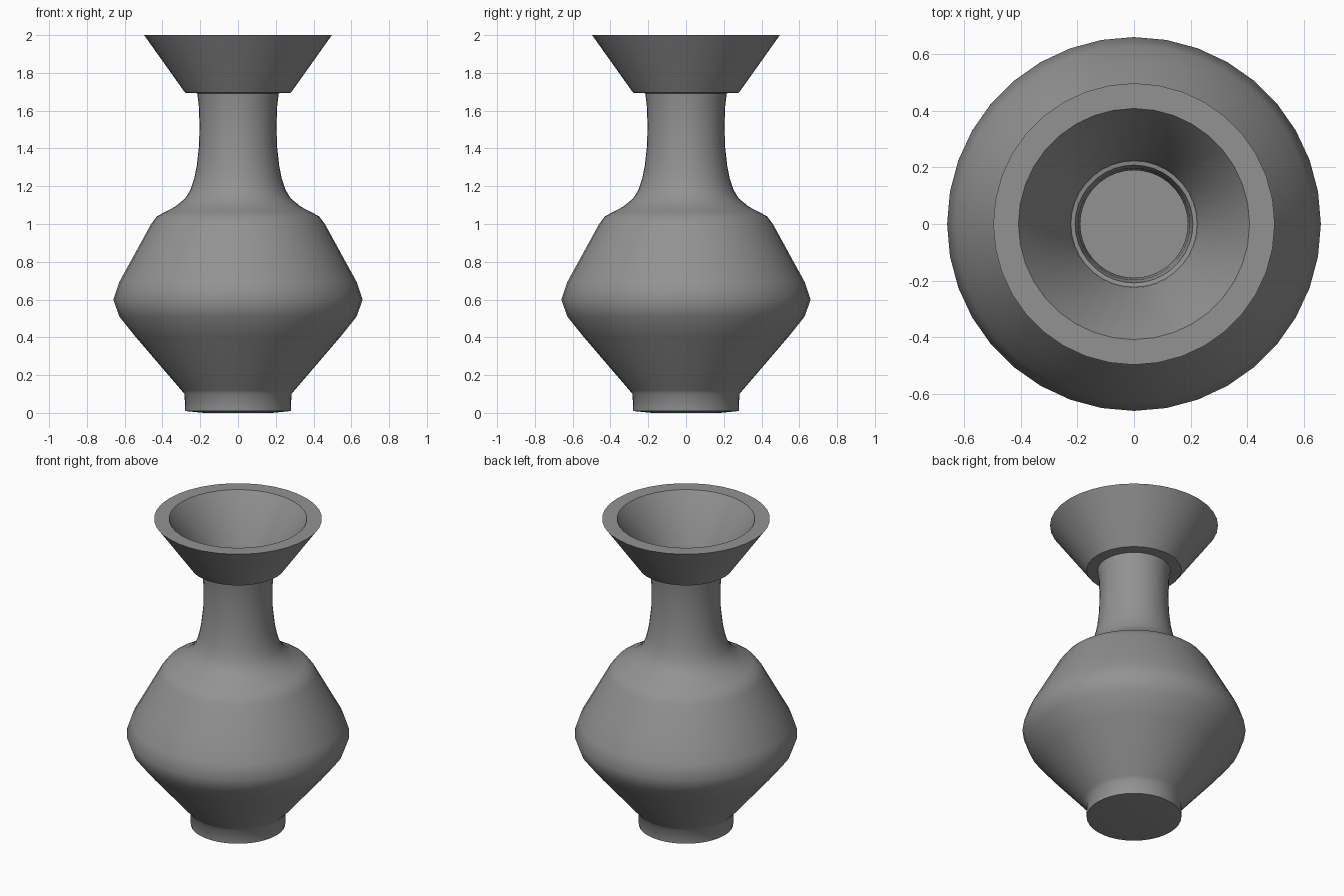
import bpy, bmesh
from math import radians, tau, sin, cos

if "Cube" in bpy.data.objects:
    bpy.data.objects.remove(bpy.data.objects["Cube"])

SEGMENTS = 36

# Outer silhouette, from the centre of the base up to the rim (radius, height)
outer = [
    (0, 0), (0.18, 0), (0.28, 0.01),                            # foot
    (0.283, 0.10), (0.30, 0.12), (0.54, 0.40), (0.628, 0.51),   # lower belly
    (0.66, 0.60), (0.63, 0.69), (0.575, 0.79), (0.46, 1.0),     # upper belly
    (0.43, 1.04), (0.39, 1.062), (0.335, 1.09), (0.28, 1.135),  # shoulder
    (0.252, 1.18), (0.232, 1.24), (0.218, 1.31),                # neck
    (0.206, 1.42), (0.204, 1.53), (0.208, 1.63),
    (0.216, 1.692), (0.28, 1.695), (0.497, 2.0),                # funnel
]

# Inner surface, from the rim down to the floor of the cavity
inner = [
    (0.408, 2.0), (0.226, 1.718), (0.223, 1.702), (0.208, 1.699),
    (0.197, 1.65), (0.19, 1.53), (0.191, 1.42),
    (0.205, 1.29), (0.23, 1.18), (0.27, 1.12), (0.33, 1.07), (0.385, 1.045),
    (0.42, 1.02), (0.445, 0.99), (0.56, 0.78), (0.612, 0.685), (0.64, 0.60),
    (0.61, 0.515), (0.525, 0.41), (0.28, 0.12), (0.265, 0.10), (0.26, 0.03),
    (0, 0.03),
]


def lathe(name, profile):
    bm = bmesh.new()
    rings = []
    for r, z in profile:
        count = SEGMENTS if r > 0 else 1
        rings.append([bm.verts.new((r * cos(tau * i / SEGMENTS),
                                    r * sin(tau * i / SEGMENTS), z))
                      for i in range(count)])
    for a, b in zip(rings, rings[1:]):
        for i in range(SEGMENTS):
            j = (i + 1) % SEGMENTS
            if len(a) == 1:
                bm.faces.new((a[0], b[j], b[i]))
            elif len(b) == 1:
                bm.faces.new((a[i], a[j], b[0]))
            else:
                bm.faces.new((a[i], a[j], b[j], b[i]))
    bmesh.ops.recalc_face_normals(bm, faces=bm.faces)
    mesh = bpy.data.meshes.new(name)
    bm.to_mesh(mesh)
    bm.free()
    obj = bpy.data.objects.new(name, mesh)
    bpy.context.collection.objects.link(obj)
    bpy.context.view_layer.objects.active = obj
    obj.select_set(True)
    bpy.ops.object.shade_smooth_by_angle(angle=radians(45))
    obj.select_set(False)
    return obj


# Hollow vase turned as one closed shell, in dark grey clay
vase = lathe("vase", outer + inner)
clay = bpy.data.materials.new("dark_clay")
clay.diffuse_color = (0.29, 0.29, 0.29, 1)
clay.use_nodes = True
clay.node_tree.nodes["Principled BSDF"].inputs["Base Color"].default_value = clay.diffuse_color
vase.data.materials.append(clay)
